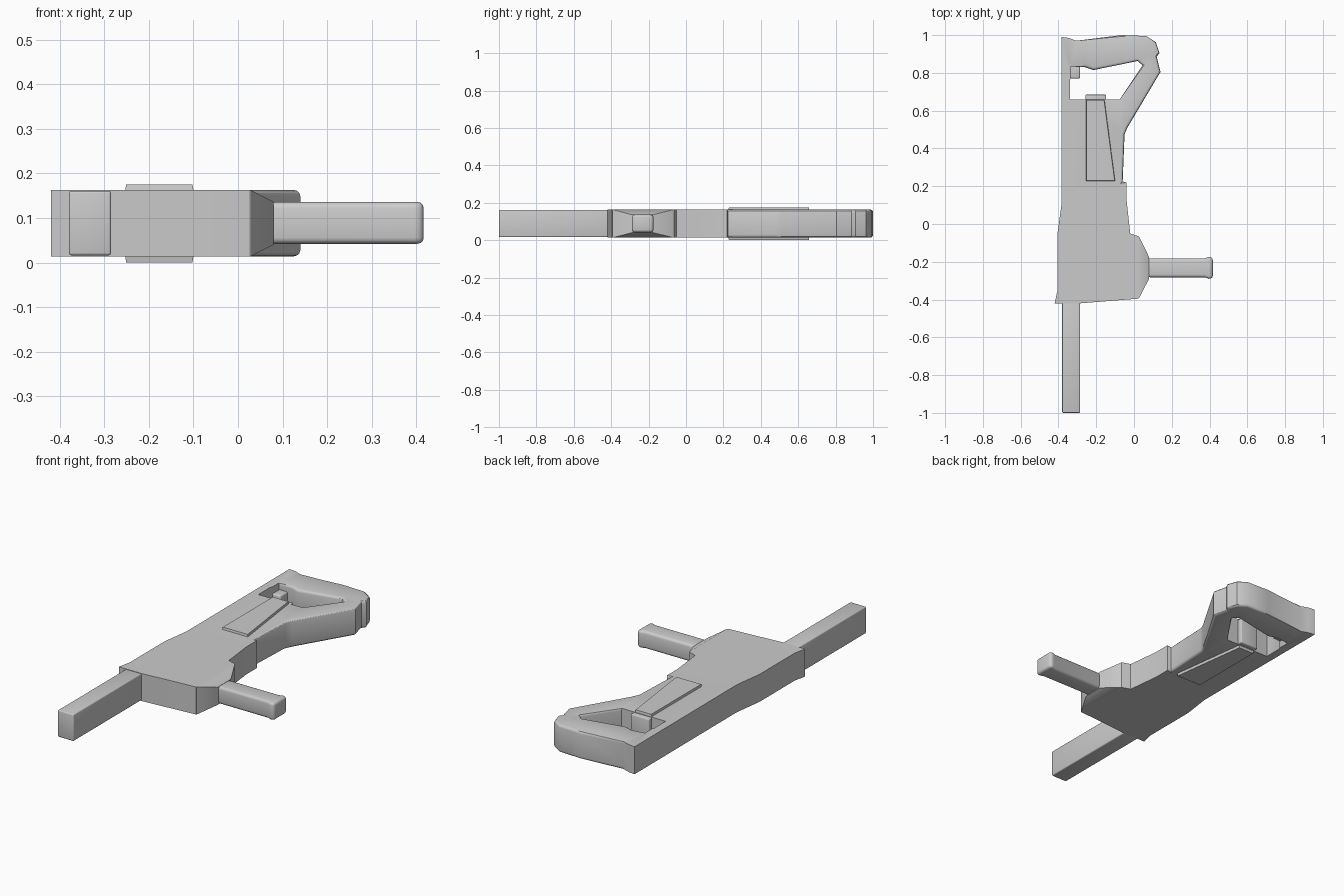
import bpy, bmesh, math
from mathutils import Vector

if "Cube" in bpy.data.objects:
    bpy.data.objects.remove(bpy.data.objects["Cube"])


def finish(name, bm, bevel=0.0, segments=3):
    """Turn a bmesh into a named object with crisp smooth shading."""
    bmesh.ops.recalc_face_normals(bm, faces=bm.faces)
    mesh = bpy.data.meshes.new(name)
    bm.to_mesh(mesh)
    bm.free()
    ob = bpy.data.objects.new(name, mesh)
    bpy.context.collection.objects.link(ob)
    bpy.ops.object.select_all(action='DESELECT')
    ob.select_set(True)
    bpy.context.view_layer.objects.active = ob
    if bevel:
        m = ob.modifiers.new("Bevel", 'BEVEL')
        m.width, m.segments = bevel, segments
        m.limit_method, m.angle_limit = 'ANGLE', math.radians(40)
        bpy.ops.object.modifier_apply(modifier=m.name)
    bpy.ops.object.shade_smooth_by_angle(angle=math.radians(30))
    return ob


def skin(bm, rings):
    """Join successive point rings with quads; return the vertex rings."""
    vr = [[bm.verts.new(p) for p in r] for r in rings]
    n = len(rings[0])
    for a, b in zip(vr, vr[1:]):
        for i in range(n):
            j = (i + 1) % n
            bm.faces.new((a[i], a[j], b[j], b[i]))
    return vr


def loft(name, rings, bevel=0.0):
    bm = bmesh.new()
    vr = skin(bm, rings)
    bm.faces.new(vr[0])
    bm.faces.new(vr[-1])
    return finish(name, bm, bevel)


def rect_x(x, y0, y1, z0, z1):
    return [(x, y0, z0), (x, y1, z0), (x, y1, z1), (x, y0, z1)]


def box(name, x0, x1, y0, y1, z0, z1, bevel=0.0):
    return loft(name, [rect_x(x0, y0, y1, z0, z1), rect_x(x1, y0, y1, z0, z1)], bevel)


def inset(points, soft, d):
    """Move the points listed in soft by d to the right of the path."""
    out, n = [], len(points)
    for i in range(n):
        p = Vector(points[i])
        if i in soft:
            a = (p - Vector(points[i - 1])).normalized()
            b = (Vector(points[(i + 1) % n]) - p).normalized()
            na, nb = Vector((a.y, -a.x)), Vector((b.y, -b.x))
            p = p + (na + nb) * (d / max(0.4, 1 + na.dot(nb)))
        out.append(p)
    return out


Z0, Z1, R = 0.014, 0.163, 0.014

# body and stock: clockwise outline, counter-clockwise hole, rounded rims
outline = [(-.385, .99), (-.345, .985), (-.305, .97), (-.065, 1.0), (.065, .995),
           (.115, .963), (.135, .905), (.12, .885), (.14, .805), (-.035, .51),
           (-.05, .475), (-.06, .225), (-.04, .22), (-.04, .13), (-.02, -.05),
           (.025, -.065), (.025, -.395), (-.285, -.42), (-.42, -.42),
           (-.405, -.35), (-.405, -.05), (-.383, .11)]
hole = [(-.34, .66), (-.075, .66), (.045, .84), (.02, .863), (-.215, .815),
        (-.26, .83), (-.335, .83), (-.335, .77), (-.34, .76)]
steps = [math.radians(a) for a in (0, 30, 60, 90)]
top = [(Z1 - R + R * math.sin(a), R * (1 - math.cos(a))) for a in steps]
levels = [(Z0 + Z1 - z, d) for z, d in reversed(top)] + top
bm = bmesh.new()
ends = []
for pts, soft in ((outline, range(3, 12)), (hole, range(2, 6))):
    rings = [[(p.x, p.y, z) for p in inset(pts, soft, d)] for z, d in levels]
    vr = skin(bm, rings)
    ends.append((vr[0], vr[-1]))
for side in (0, 1):
    edges = []
    for e in ends:
        loop = e[side]
        edges += [bm.edges.get((loop[i - 1], loop[i])) for i in range(len(loop))]
    bmesh.ops.triangle_fill(bm, edges=edges, use_beauty=True)
finish("body_and_stock", bm)

# tapered socket and side handle with a slightly flared tip
loft("handle_socket", [rect_x(.02, -.395, -.065, Z0, Z1),
                       rect_x(.028, -.39, -.068, Z0, Z1),
                       rect_x(.08, -.29, -.175, .04, .136)])
loft("side_handle", [rect_x(x, -.232 - w, -.232 + w, .042, .136)
                     for x, w in ((.07, .05), (.375, .05), (.395, .058), (.417, .056))], .014)

# barrel
box("barrel", -.38, -.285, -1.0, -.40, .016, .161, .006)

# raised side plates, one on each face
plate = [(-.255, .66), (-.155, .66), (-.098, .225), (-.255, .225)]
for name, za, zb in (("plate_upper", Z1 - .01, .175), ("plate_lower", Z0 + .01, 0.0)):
    loft(name, [[(x, y, za) for x, y in plate],
                [(p.x, p.y, zb) for p in inset(plate, range(4), .004)]])

# block behind the plates and small catch in the stock opening
box("plate_end_block", -.257, -.147, .64, .685, .016, .161, .006)
box("stock_catch", -.338, -.285, .77, .84, .05, .127, .008)
